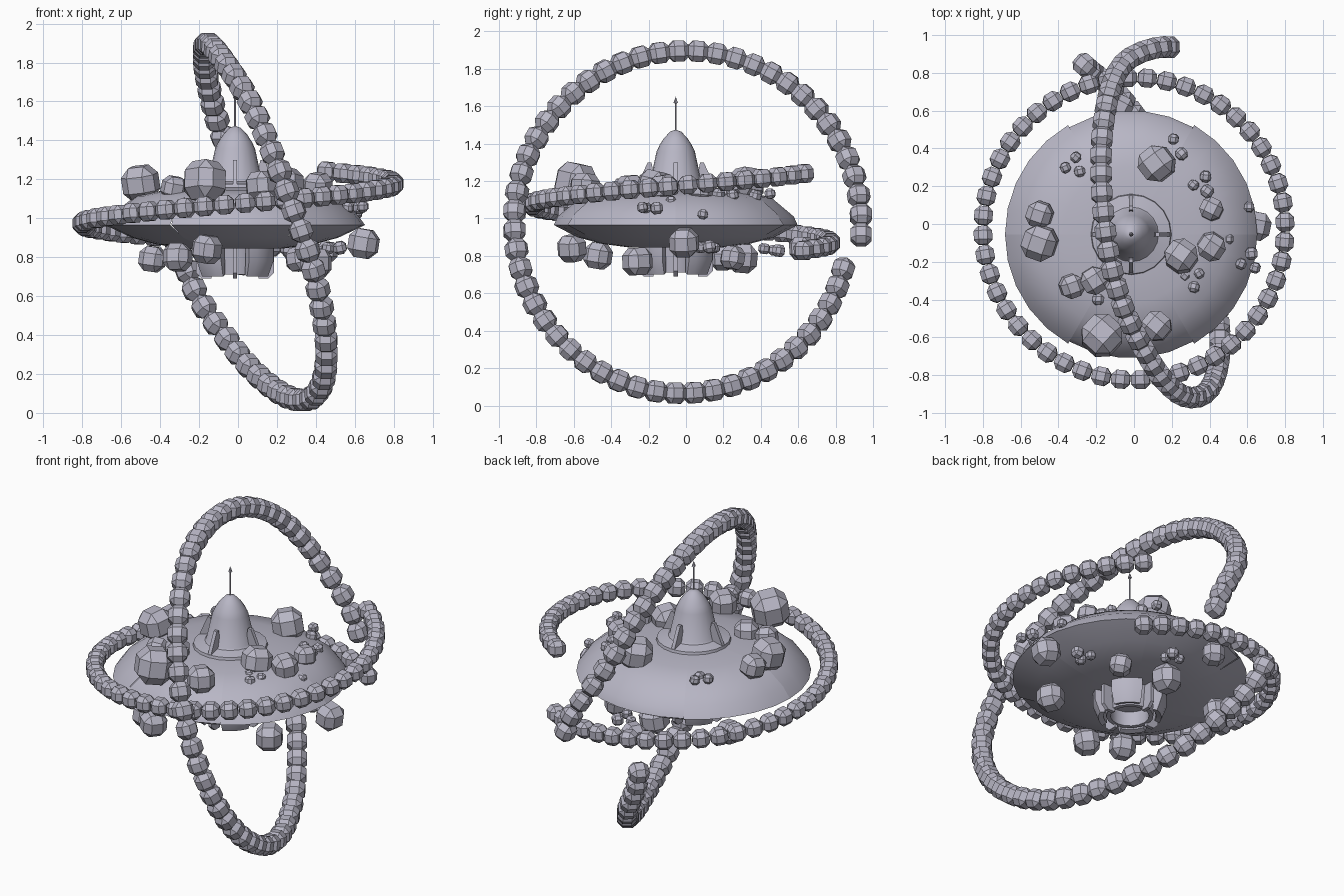
import bpy, bmesh, math, random
from math import sin, cos, radians, pi
from mathutils import Matrix, Vector, Euler

random.seed(4)
if "Cube" in bpy.data.objects:
    bpy.data.objects.remove(bpy.data.objects["Cube"])

CX, CY = -0.015, -0.055          # axis of the craft

grey = bpy.data.materials.new("lavender_grey")
grey.use_nodes = True
COLOUR = (0.48, 0.47, 0.56, 1)
grey.diffuse_color = COLOUR
grey.node_tree.nodes["Principled BSDF"].inputs["Base Color"].default_value = COLOUR


def finish(name, bm, smooth=None):
    me = bpy.data.meshes.new(name)
    bmesh.ops.recalc_face_normals(bm, faces=bm.faces)
    bm.to_mesh(me)
    bm.free()
    me.materials.append(grey)
    ob = bpy.data.objects.new(name, me)
    bpy.context.collection.objects.link(ob)
    if smooth:
        bpy.ops.object.select_all(action='DESELECT')
        ob.select_set(True)
        bpy.context.view_layer.objects.active = ob
        bpy.ops.object.shade_smooth_by_angle(angle=radians(smooth))


def revolve(bm, profile, steps, start=0, sweep=360):
    """Turn a list of (radius, z) about the craft's axis."""
    verts = [bm.verts.new((CX + r * cos(radians(start)), CY + r * sin(radians(start)), z))
             for r, z in profile]
    edges = [bm.edges.new(pair) for pair in zip(verts, verts[1:])]
    bmesh.ops.spin(bm, geom=verts + edges, cent=(CX, CY, 0), axis=(0, 0, 1),
                   angle=radians(sweep), steps=steps)
    bmesh.ops.remove_doubles(bm, verts=bm.verts, dist=1e-5)


def rock(bm, centre, radius, rotation):
    """A cube with broad chamfered edges and corners."""
    part = bmesh.new()
    a = 0.47
    for s in (-1, 1):
        for t in (-a, a):
            for u in (-a, a):
                for co in ((s, t, u), (t, s, u), (t, u, s)):
                    part.verts.new(co)
    bmesh.ops.convex_hull(part, input=part.verts)
    bmesh.ops.dissolve_limit(part, angle_limit=0.02, verts=part.verts, edges=part.edges)
    part.transform(Matrix.Translation(centre) @ rotation.to_matrix().to_4x4()
                   @ Matrix.Scale(radius * 0.88, 4))
    temp = bpy.data.meshes.new("temp")
    part.to_mesh(temp)
    part.free()
    bm.from_mesh(temp)
    bpy.data.meshes.remove(temp)


def tumble():
    return Euler((random.uniform(-.2, .2), random.uniform(-.2, .2), random.uniform(0, pi)))


def chain(name, points, radius):
    bm = bmesh.new()
    for i, p in enumerate(points):
        along = points[min(i + 1, len(points) - 1)] - points[max(i - 1, 0)]
        rock(bm, p, radius, along.to_track_quat('X', 'Z'))
    finish(name, bm)


# Saucer hull: six wedge panels, front and back ones with a steeper rim
lower = [(0, .845), (.25, .845), (.4, .865), (.53, .9)]
upper = [(.51, 1.115), (.36, 1.145), (.2, 1.16), (0, 1.16)]
plain_rim = [(.668, .965), (.62, 1.03)]
steep_rim = [(.655, .965), (.635, 1.01)]
for k, side in enumerate(("left_back", "back", "right_back", "right_front", "front", "left_front")):
    bm = bmesh.new()
    rim = steep_rim if side in ("back", "front") else plain_rim
    revolve(bm, lower + rim + upper, 5, k * 60, 60)
    finish("hull_panel_" + side, bm, 50)

# Cabin tower and its skirt
bm = bmesh.new()
revolve(bm, [(.218, 1.14), (.21, 1.175), (.145, 1.19), (.137, 1.2), (.102, 1.36),
             (.085, 1.395), (.062, 1.43), (.03, 1.464), (0, 1.475)], 20)
finish("cabin_tower", bm, 35)

# Antenna with a pointed tip
bm = bmesh.new()
revolve(bm, [(.005, 1.46), (.005, 1.615), (.012, 1.618), (0, 1.652)], 8)
finish("antenna", bm)


# Fins beside the tower and under the hull
def fins(name, profile):
    bm = bmesh.new()
    for k in range(4):
        face = bm.faces.new([bm.verts.new((r, -.011, z)) for r, z in profile])
        out = bmesh.ops.extrude_face_region(bm, geom=[face])
        new = [g for g in out["geom"] if isinstance(g, bmesh.types.BMVert)]
        bmesh.ops.translate(bm, verts=new, vec=(0, .022, 0))
        turn = Matrix.Translation((CX, CY, 0)) @ Matrix.Rotation(k * pi / 2, 4, 'Z')
        bmesh.ops.transform(bm, matrix=turn, verts=new + list(face.verts))
    finish(name, bm)


fins("tower_fins", [(.1, 1.15), (.22, 1.14), (.2, 1.19), (.15, 1.3), (.13, 1.3)])
fins("engine_fins", [(.12, .86), (.2, .86), (.2, .72), (.17, .69), (.12, .69)])

# Engine: open cup and four curved shrouds
bm = bmesh.new()
revolve(bm, [(0, .8), (.11, .8), (.11, .71), (.135, .71), (.15, .86)], 16)
finish("engine_cup", bm, 35)
for k in range(4):
    bm = bmesh.new()
    revolve(bm, [(.16, .86), (.15, .71), (.18, .7), (.21, .78), (.21, .86), (.16, .86)],
            4, 20 + 90 * k, 50)
    bmesh.ops.holes_fill(bm, edges=bm.edges)
    finish(f"engine_shroud_{k + 1}", bm, 30)

# Upright bead ring, open at the back and swaying sideways
sway = [.18, -.06, -.16, -.167, -.09, .08, .25, .4, .455, .39, .21, -.03, -.26]


def sway_at(t):
    f = t * (len(sway) - 1)
    i = min(int(f), len(sway) - 2)
    a, b = sway[i], sway[i + 1]
    before, after = sway[max(i - 1, 0)], sway[min(i + 2, len(sway) - 1)]
    u = f - i
    return a + .5 * u * (b - before + u * (2 * before - 5 * a + 4 * b - after
                                           + u * (3 * (a - b) + after - before)))


points = []
for i in range(55):
    t = i / 54
    ang = radians(-4 + 347.5 * t)
    size = .918 + .02 * max(0, .2 - t) * 5 - .042 * max(0, t - .75) * 4
    points.append(Vector((sway_at(t), size * cos(ang), .978 + size * sin(ang))))
chain("upright_bead_ring", points, .064)

# Level bead ring, climbing one full turn
points = []
for i in range(49):
    ang = radians(55 + 7.5 * i)
    points.append(Vector((.8 * cos(ang), -.025 + .8 * sin(ang), .83 + .41 * i / 48)))
chain("level_bead_ring", points, .056)

# Boulders over the hull: x, y, radius
bm = bmesh.new()
for x, y, r in [(-.5, -.1, .1), (-.5, .05, .075), (-.17, -.59, .115), (.12, -.54, .083),
                (.12, .32, .1), (.25, -.17, .092), (.41, -.12, .078), (.41, .08, .065),
                (-.33, -.33, .068), (-.21, -.3, .077)]:
    rock(bm, (x, y, 1.1 + .8 * r), r, tumble())
finish("upper_boulders", bm)

# Boulders under the hull: x, y, z, radius
bm = bmesh.new()
for x, y, z, r in [(.645, -.01, .87, .084), (-.16, -.61, .84, .08), (-.31, -.47, .8, .078),
                   (-.44, .2, .79, .073), (.4, -.26, .77, .083), (.01, .3, .79, .088),
                   (.31, .25, .79, .068), (-.07, .62, .84, .07)]:
    rock(bm, (x, y, z), r, tumble())
finish("lower_boulders", bm)

# Small clusters of pebbles
bm = bmesh.new()
for x, y, z, n in [(-.32, .31, 1.13, 3), (.23, .41, 1.13, 2), (.36, .21, 1.13, 3), (.31, -.29, 1.13, 3),
                   (.5, -.08, 1.1, 1), (-.19, -.4, 1.14, 1), (.61, -.2, 1.06, 3), (.61, .09, 1.03, 1),
                   (.1, .46, .83, 3), (.48, .12, .84, 3)]:
    spread = .045 if n > 1 else 0
    for k in range(n):
        ang = 2 * pi * k / n + x * 9
        rock(bm, (x + spread * cos(ang), y + spread * sin(ang), z + random.uniform(-.01, .01)),
             random.uniform(.029, .037), tumble())
finish("pebbles", bm)
